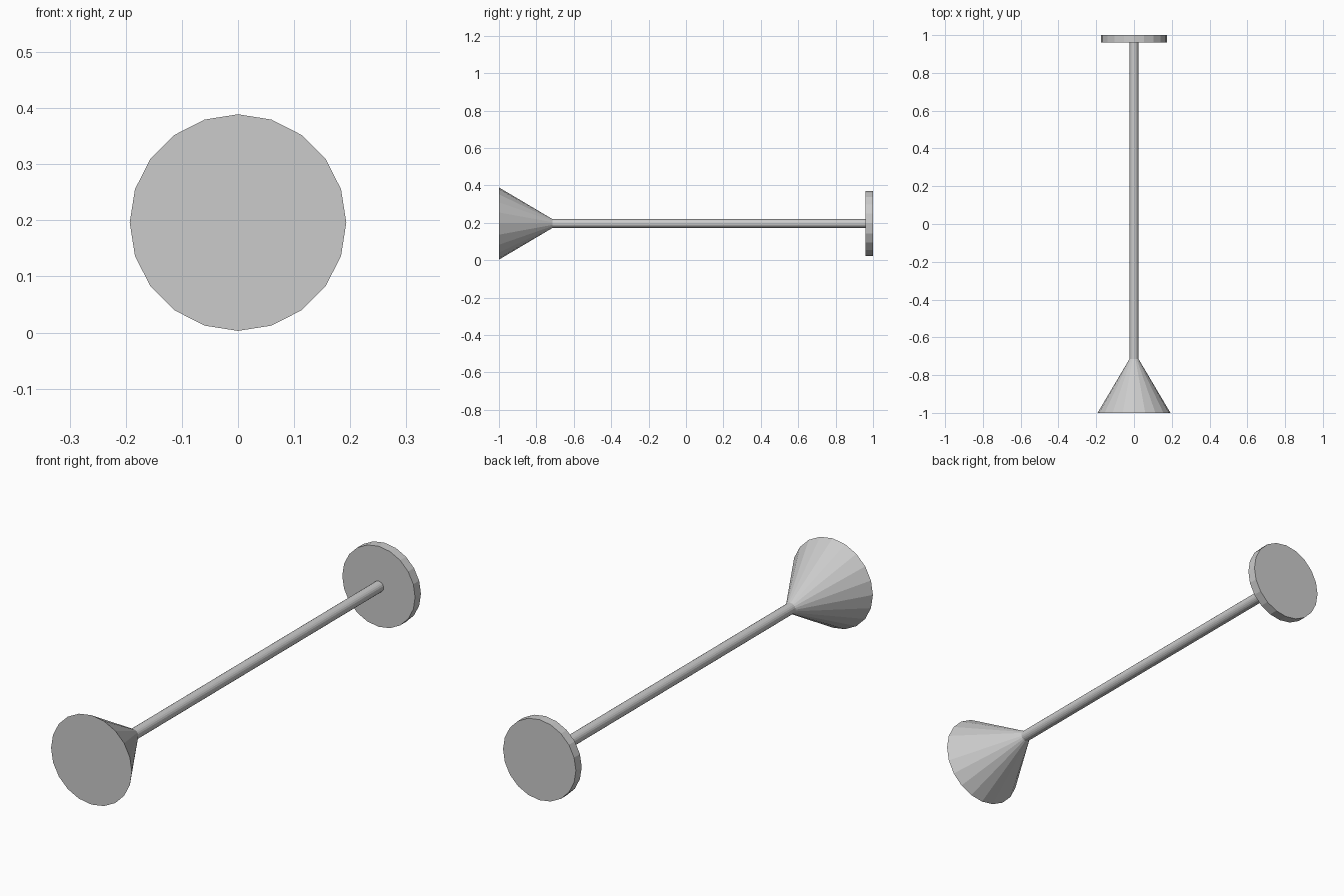
import bpy
from math import pi

if "Cube" in bpy.data.objects:
    bpy.data.objects.remove(bpy.data.objects["Cube"])

AXIS_Z = 0.196
SIDES = 20


def round_part(name, y0, y1, r0, r1):
    """Capped flat-faced cone or cylinder along y, radius r0 at y0 and r1 at y1."""
    bpy.ops.mesh.primitive_cone_add(
        vertices=SIDES, radius1=r0, radius2=r1, depth=y1 - y0,
        location=(0, (y0 + y1) / 2, AXIS_Z), rotation=(-pi / 2, 0, 0))
    obj = bpy.context.object
    obj.name = name
    return obj


# flared end at the front
round_part("cone_end", -1.0, -0.713, 0.193, 0.023)
# long thin shaft
round_part("shaft", -0.715, 0.962, 0.0235, 0.0235)
# flat disc at the back
round_part("disc_end", 0.96, 1.0, 0.174, 0.174)
